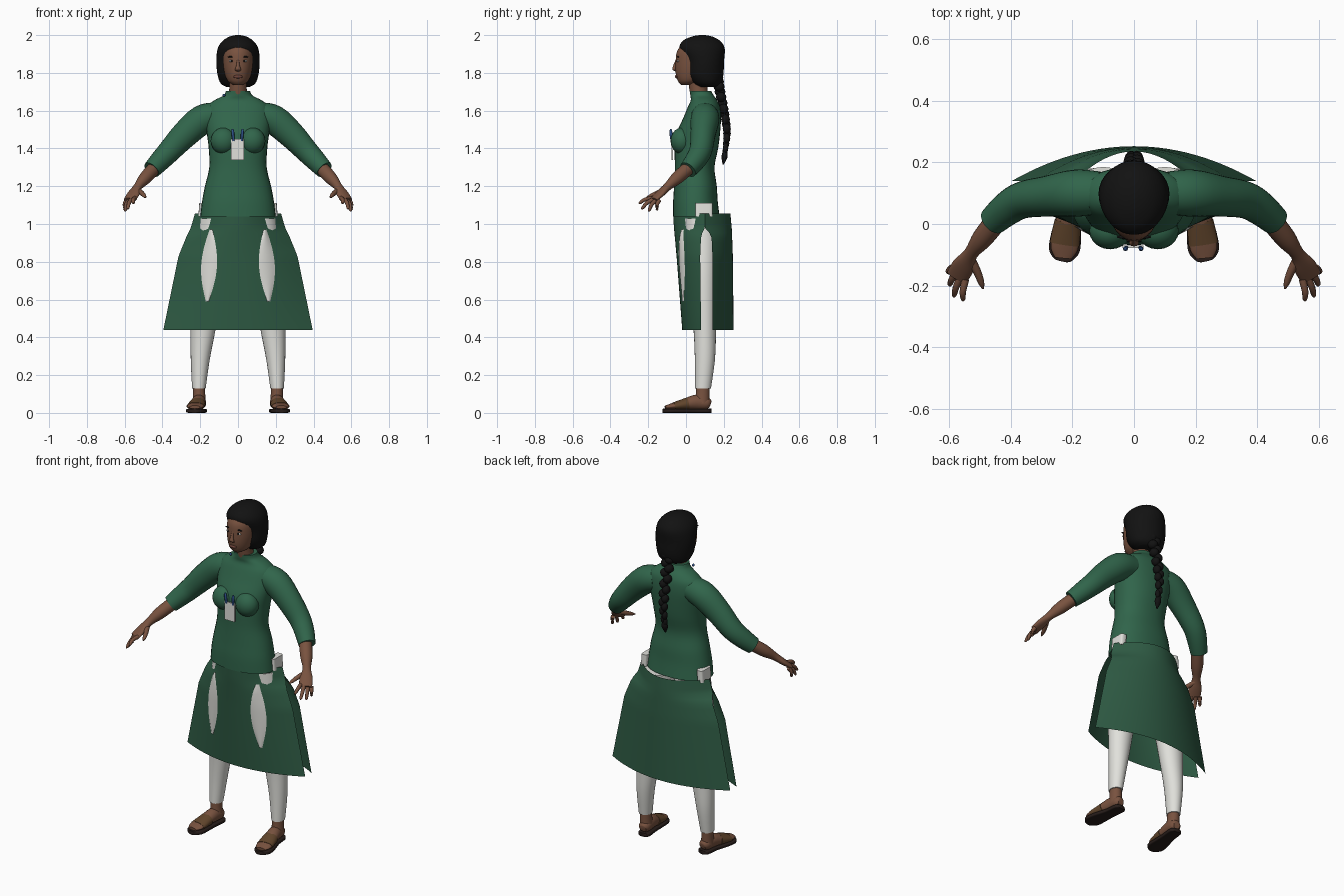
import bpy, bmesh
from math import sin, cos, pi, copysign
from mathutils import Vector

cube = bpy.data.objects.get("Cube")
if cube:
    bpy.data.objects.remove(cube, do_unlink=True)


def material(name, r, g, b):
    m = bpy.data.materials.new(name)
    m.use_nodes = True
    m.diffuse_color = (r, g, b, 1)
    bsdf = m.node_tree.nodes["Principled BSDF"]
    bsdf.inputs["Base Color"].default_value = (r, g, b, 1)
    bsdf.inputs["Roughness"].default_value = 0.8
    return m


GREEN = material("tunic green", .03, .13, .07)
SKIRT = material("skirt green", .028, .105, .058)
SKIN = material("brown skin", .19, .085, .05)
HAIR = material("black hair", .006, .006, .006)
WHITE = material("off white", .75, .75, .71)
SOLE = material("dark sole", .02, .012, .01)
STRAP = material("strap brown", .12, .06, .025)
BLUE = material("pen blue", .03, .09, .28)
LIP = material("lip", .15, .055, .04)


def finish(name, bm, mat):
    bmesh.ops.recalc_face_normals(bm, faces=bm.faces)
    me = bpy.data.meshes.new(name)
    bm.to_mesh(me)
    bm.free()
    ob = bpy.data.objects.new(name, me)
    bpy.context.collection.objects.link(ob)
    me.materials.append(mat)
    bpy.ops.object.select_all(action='DESELECT')
    ob.select_set(True)
    bpy.context.view_layer.objects.active = ob
    bpy.ops.object.shade_smooth_by_angle(angle=0.8)
    return ob


def smooth_path(pts, steps):
    """Catmull-Rom through rows of (x, y, z, radius a, radius b)."""
    p = [Vector(q) for q in pts]
    p = [p[0]] + p + [p[-1]]
    out = []
    for a, b, c, d in zip(p, p[1:], p[2:], p[3:]):
        for k in range(steps):
            t = k / steps
            out.append(b + (c - a) * (t / 2) + (a * 2 - b * 5 + c * 4 - d) * (t * t / 2)
                       + (b * 3 - a - c * 3 + d) * (t ** 3 / 2))
    return out + [p[-1]]


def loft(name, pts, mat, upright=False, n=24, power=2, steps=4, side=1):
    """Closed skin over elliptical sections; upright keeps the sections level."""
    rows = smooth_path([(q[0] * side,) + tuple(q[1:]) for q in pts], steps)
    bm = bmesh.new()
    rings = []
    for i, r in enumerate(rows):
        u, v = Vector((1, 0, 0)), Vector((0, 1, 0))
        if not upright:
            t = (rows[min(i + 1, len(rows) - 1)] - rows[max(i - 1, 0)]).to_3d().normalized()
            u = t.cross(Vector((0, 0, 1))).normalized()
            v = u.cross(t)
        ring = []
        for k in range(n):
            c, s = cos(2 * pi * k / n), sin(2 * pi * k / n)
            c, s = (copysign(abs(w) ** (2 / power), w) for w in (c, s))
            ring.append(bm.verts.new(r.to_3d() + u * c * r[3] + v * s * r[4]))
        rings.append(ring)
    for a, b in zip(rings, rings[1:]):
        for k in range(n):
            bm.faces.new((a[k], a[(k + 1) % n], b[(k + 1) % n], b[k]))
    bm.faces.new(rings[0])
    bm.faces.new(rings[-1])
    return finish(name, bm, mat)


def ball(name, loc, size, mat, seg=16):
    bm = bmesh.new()
    bmesh.ops.create_uvsphere(bm, u_segments=seg, v_segments=seg // 2, radius=1)
    bmesh.ops.scale(bm, vec=size, verts=bm.verts)
    bmesh.ops.translate(bm, vec=loc, verts=bm.verts)
    return finish(name, bm, mat)


def box(name, loc, size, mat):
    bm = bmesh.new()
    bmesh.ops.create_cube(bm, size=1)
    bmesh.ops.scale(bm, vec=size, verts=bm.verts)
    bmesh.ops.translate(bm, vec=loc, verts=bm.verts)
    return finish(name, bm, mat)


def sheet(name, func, nu, nv, mat):
    """Surface from func(u, v), u in -1..1 and v in 0..1."""
    bm = bmesh.new()
    g = [[bm.verts.new(func(2 * i / nu - 1, j / nv)) for i in range(nu + 1)] for j in range(nv + 1)]
    for a, b in zip(g, g[1:]):
        for i in range(nu):
            bm.faces.new((a[i], a[i + 1], b[i + 1], b[i]))
    return finish(name, bm, mat)


# Tunic body
loft("tunic_body", [(0, .055, 1.04, .2, .123), (0, .05, 1.12, .19, .118), (0, .05, 1.2, .175, .113),
     (0, .046, 1.3, .152, .105), (0, .055, 1.4, .155, .115), (0, .065, 1.48, .165, .115),
     (0, .085, 1.56, .175, .1), (0, .095, 1.62, .165, .085), (0, .095, 1.655, .125, .07),
     (0, .085, 1.68, .077, .062), (0, .077, 1.705, .064, .056)], GREEN, upright=True, n=32, power=2.2)

# Skirt panels: z, half width, front middle, front edge, back middle, back edge
SHAPE = [(1.055, .228, -.068, .1, .235, .1), (.98, .25, -.064, .1, .242, .1),
         (.94, .27, -.06, .08, .244, .135), (.83, .315, -.05, .075, .248, .14),
         (.44, .395, -.02, .08, .252, .14)]


def skirt_row(z):
    for a, b in zip(SHAPE, SHAPE[1:]):
        if z >= b[0]:
            t = (a[0] - z) / (a[0] - b[0])
            return [p + (q - p) * t for p, q in zip(a, b)]
    return SHAPE[-1]


def skirt_point(u, z, back):
    r = skirt_row(z)
    mid, edge = r[4:6] if back else r[2:4]
    return Vector((u * r[1], mid + (edge - mid) * u * u, z))


for name, back in (("skirt_front", False), ("skirt_back", True)):
    sheet(name, lambda u, v: skirt_point(u, 1.055 - .615 * v, back), 28, 24, SKIRT)

# Trouser knees showing through the front panel
for s, tag in ((1, "left"), (-1, "right")):
    def knee(u, v):
        z = .97 - .38 * v
        x = s * (.143 + .02 * v) + u * (.008 + .034 * sin(pi * v))
        p = skirt_point(x / skirt_row(z)[1], z, False)
        return p - Vector((0, .004 + .006 * (1 - u * u), 0))
    sheet(tag + "_trouser_gap", knee, 8, 14, WHITE)

# Head and neck
loft("neck", [(0, .075, 1.66, .052, .048), (0, .065, 1.72, .046, .048), (0, .06, 1.79, .05, .05)],
     SKIN, upright=True)
loft("head", [(0, .005, 1.737, .026, .03), (0, .02, 1.757, .054, .063), (0, .04, 1.8, .072, .095),
     (0, .05, 1.86, .081, .105), (0, .06, 1.92, .08, .105), (0, .07, 1.97, .05, .07)],
     SKIN, upright=True, n=32)
loft("nose", [(0, -.048, 1.872, .006, .006), (0, -.058, 1.84, .009, .009), (0, -.062, 1.818, .016, .01),
     (0, -.045, 1.806, .01, .006)], SKIN, upright=True, n=12)
ball("lips", (0, -.05, 1.78), (.025, .009, .009), LIP)
loft("hair", [(0, .115, 1.725, .06, .05), (0, .11, 1.745, .092, .075), (0, .1, 1.79, .108, .098),
     (0, .098, 1.86, .115, .103), (0, .085, 1.93, .107, .12), (0, .082, 1.97, .08, .098),
     (0, .085, 1.992, .045, .055), (0, .085, 2, .012, .015)], HAIR, upright=True, n=32)

# Braid: paired lobes along a hanging path
path = smooth_path([(0, .165, 1.79, .036, 0), (0, .18, 1.7, .034, 0), (0, .205, 1.58, .029, 0),
                    (0, .217, 1.48, .024, 0), (0, .207, 1.385, .016, 0)], 4)
for i, p in enumerate(path):
    w = p[3]
    s = 1 if i % 2 else -1
    ball("braid_lobe", (s * w * .35, p[1], p[2]), (w * .8, w * .85, .026), HAIR, 12)
loft("braid_tip", [(0, .206, 1.385, .011, .011), (0, .204, 1.355, .019, .016), (0, .197, 1.315, .003, .003)],
     HAIR, upright=True, n=12)

# Badge pocket with two pens
box("chest_pocket", (-.003, -.074, 1.395), (.068, .008, .11), WHITE)
for x in (-.024, .02):
    loft("pen", [(x, -.076, 1.44, .006, .006), (x * 1.15, -.08, 1.485, .008, .008),
         (x * 1.2, -.08, 1.503, .004, .004)], BLUE, upright=True, n=8)
ball("collar_pin", (-.074, .035, 1.682), (.008, .008, .008), BLUE, 8)

for s, tag in ((1, "left_"), (-1, "right_")):
    # Bust and hip opening
    ball(tag + "bust", (s * .077, -.022, 1.44), (.068, .06, .07), GREEN, 20)
    loft(tag + "hip_gap", [(.19, .095, 1.04, .02, .046), (.185, .095, 1.11, .02, .046)],
         WHITE, upright=True, power=5, side=s)

    # Face
    ball(tag + "eye", (s * .034, -.042, 1.863), (.015, .006, .006), WHITE)
    ball(tag + "iris", (s * .034, -.045, 1.863), (.007, .005, .006), HAIR)
    ball(tag + "brow", (s * .036, -.042, 1.885), (.02, .005, .004), HAIR)

    # Sleeve, forearm and hand
    loft(tag + "sleeve", [(.11, .1, 1.575, .07, .07), (.19, .1, 1.552, .076, .078),
         (.28, .09, 1.475, .066, .072), (.36, .078, 1.39, .06, .062), (.41, .05, 1.337, .055, .056),
         (.457, .01, 1.287, .047, .048)], GREEN, side=s)
    loft(tag + "forearm", [(.43, .03, 1.31, .036, .036), (.49, -.045, 1.245, .034, .034),
         (.528, -.095, 1.2, .023, .022), (.552, -.135, 1.162, .036, .018),
         (.573, -.172, 1.128, .036, .013)], SKIN, side=s)
    tips = [(.555, -.25, 1.11), (.585, -.237, 1.08), (.599, -.2, 1.067), (.602, -.155, 1.073)]
    for i, tip in enumerate(tips):
        a = Vector((.546, -.18, 1.136)).lerp(Vector((.59, -.142, 1.125)), i / 3)
        b = Vector(tip)
        m = a.lerp(b, .5) + Vector((.004, -.004, .006))
        loft(tag + "finger", [(*a, .012, .012), (*m, .0105, .0105), (*a.lerp(b, .88), .008, .008),
             (*b, .003, .003)], SKIN, n=10, side=s)
    loft(tag + "thumb", [(.532, -.11, 1.182, .016, .014), (.508, -.155, 1.162, .013, .013),
         (.495, -.19, 1.148, .01, .009), (.489, -.21, 1.14, .003, .003)], SKIN, n=10, side=s)

    # Trouser leg
    loft(tag + "trouser_leg", [(.207, .09, .13, .036, .042), (.2, .1, .28, .05, .053),
         (.185, .1, .44, .066, .06), (.165, .095, .65, .085, .075), (.14, .09, .8, .1, .088),
         (.1, .085, 1.03, .105, .1)], WHITE, upright=True, side=s)

    # Foot and sandal
    loft(tag + "ankle", [(.205, .085, .05, .036, .04), (.206, .088, .09, .033, .037),
         (.207, .09, .15, .031, .035)], SKIN, upright=True, side=s)
    loft(tag + "foot", [(.2, .128, .045, .02, .02), (.202, .11, .05, .033, .033),
         (.207, .06, .056, .037, .04), (.213, .02, .051, .039, .035), (.22, -.03, .042, .043, .024),
         (.226, -.08, .034, .044, .015), (.229, -.11, .03, .028, .009)], SKIN, side=s)
    loft(tag + "sandal_strap", [(.214, .01, .048, .043, .034), (.219, -.025, .042, .046, .028),
         (.225, -.065, .035, .048, .021)], STRAP, side=s)
    loft(tag + "sandal_sole", [(.198, .133, .011, .018, .011), (.2, .115, .011, .036, .011),
         (.208, .04, .011, .038, .011), (.219, -.03, .011, .048, .011),
         (.226, -.085, .011, .05, .011), (.229, -.115, .011, .03, .011), (.23, -.122, .011, .012, .011)],
         SOLE, power=5, side=s)
